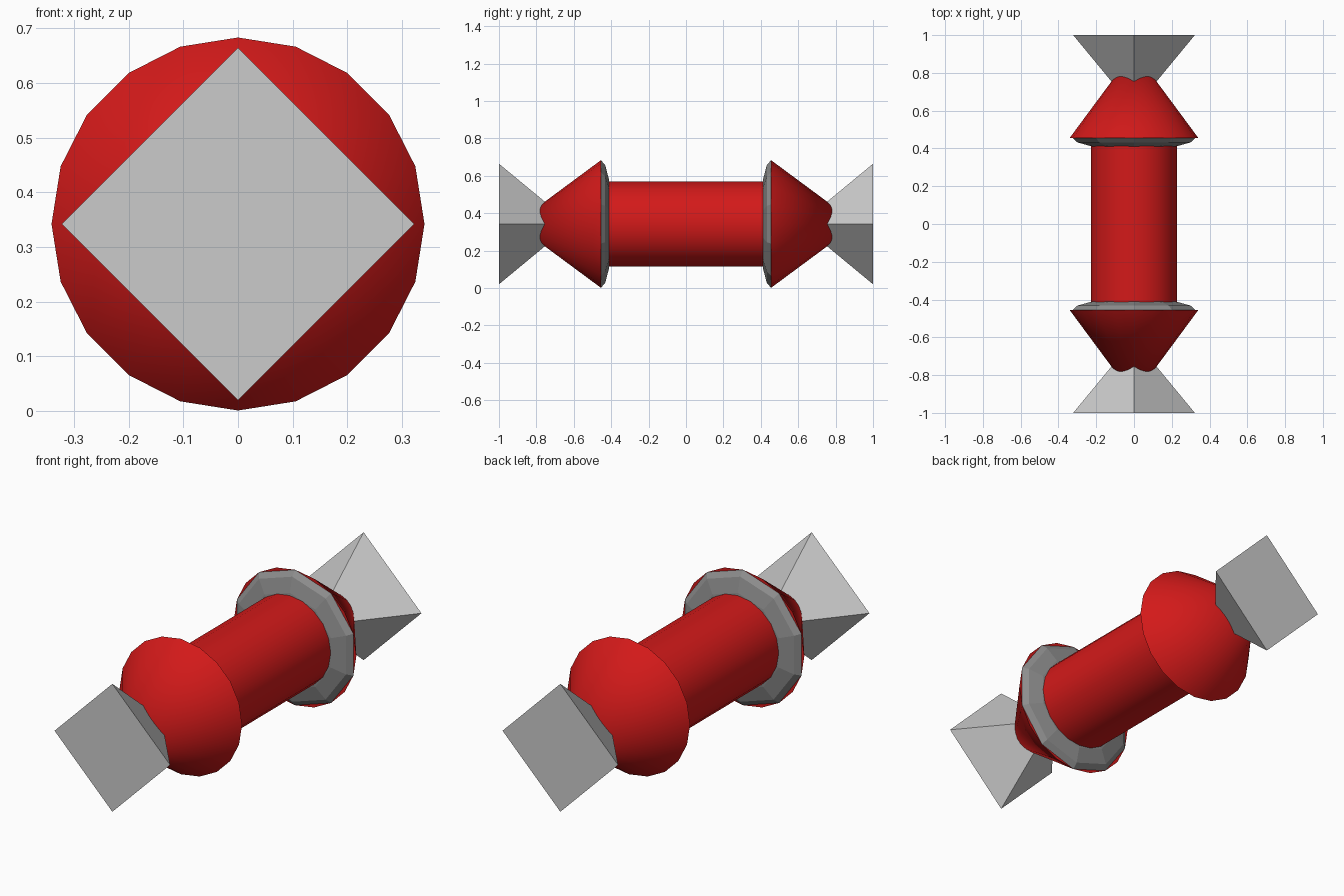
import bpy, bmesh
from math import radians, pi
from mathutils import Matrix

if "Cube" in bpy.data.objects:
    bpy.data.objects.remove(bpy.data.objects["Cube"])

CZ = 0.342  # height of the long axis


def material(name, rgb):
    m = bpy.data.materials.new(name)
    m.diffuse_color = (*rgb, 1)
    m.use_nodes = True
    m.node_tree.nodes["Principled BSDF"].inputs["Base Color"].default_value = m.diffuse_color
    return m


red = material("red", (0.65, 0.01, 0.01))
dark = material("dark_grey", (0.27, 0.27, 0.27))


def add(name, bm, mat=None, smooth=False):
    bmesh.ops.recalc_face_normals(bm, faces=bm.faces)
    me = bpy.data.meshes.new(name)
    bm.to_mesh(me)
    bm.free()
    ob = bpy.data.objects.new(name, me)
    bpy.context.collection.objects.link(ob)
    if mat:
        me.materials.append(mat)
    if smooth:
        bpy.ops.object.select_all(action='DESELECT')
        ob.select_set(True)
        bpy.context.view_layer.objects.active = ob
        bpy.ops.object.shade_smooth_by_angle(angle=radians(40))
    return ob


def cone(name, sides, y1, r1, y2, r2, mat=None, smooth=False):
    """Cone or cylinder along y, with a corner on +x."""
    bm = bmesh.new()
    bmesh.ops.create_cone(bm, cap_ends=True, segments=sides, radius1=r1,
                          radius2=r2, depth=abs(y2 - y1))
    turn = Matrix.Rotation(-pi / 2 if y2 > y1 else pi / 2, 4, 'X')
    bmesh.ops.transform(bm, verts=bm.verts,
                        matrix=Matrix.Translation((0, (y1 + y2) / 2, CZ)) @ turn)
    bmesh.ops.remove_doubles(bm, verts=bm.verts, dist=1e-5)
    return add(name, bm, mat, smooth)


# Central shaft
cone("shaft", 20, -0.455, 0.228, 0.455, 0.228, red, True)

for side, s in (("front", -1), ("back", 1)):
    # Red conical head
    cone(side + "_head", 20, s * 0.455, 0.341, s * 0.916, 0, red, True)

    # Flared square tip, narrowing into the head
    cone(side + "_tip", 4, s * 1.0, 0.322, s * 0.61, 0)

    # Flattened faceted collar under the head
    bm = bmesh.new()
    bmesh.ops.create_uvsphere(bm, u_segments=10, v_segments=8, radius=1)
    bmesh.ops.transform(
        bm, verts=bm.verts,
        matrix=Matrix.Translation((0, s * 0.455, CZ))
        @ Matrix.Rotation(pi / 2, 4, 'X')
        @ Matrix.Diagonal((0.341, 0.341, 0.06, 1)))
    add(side + "_collar", bm, dark)
